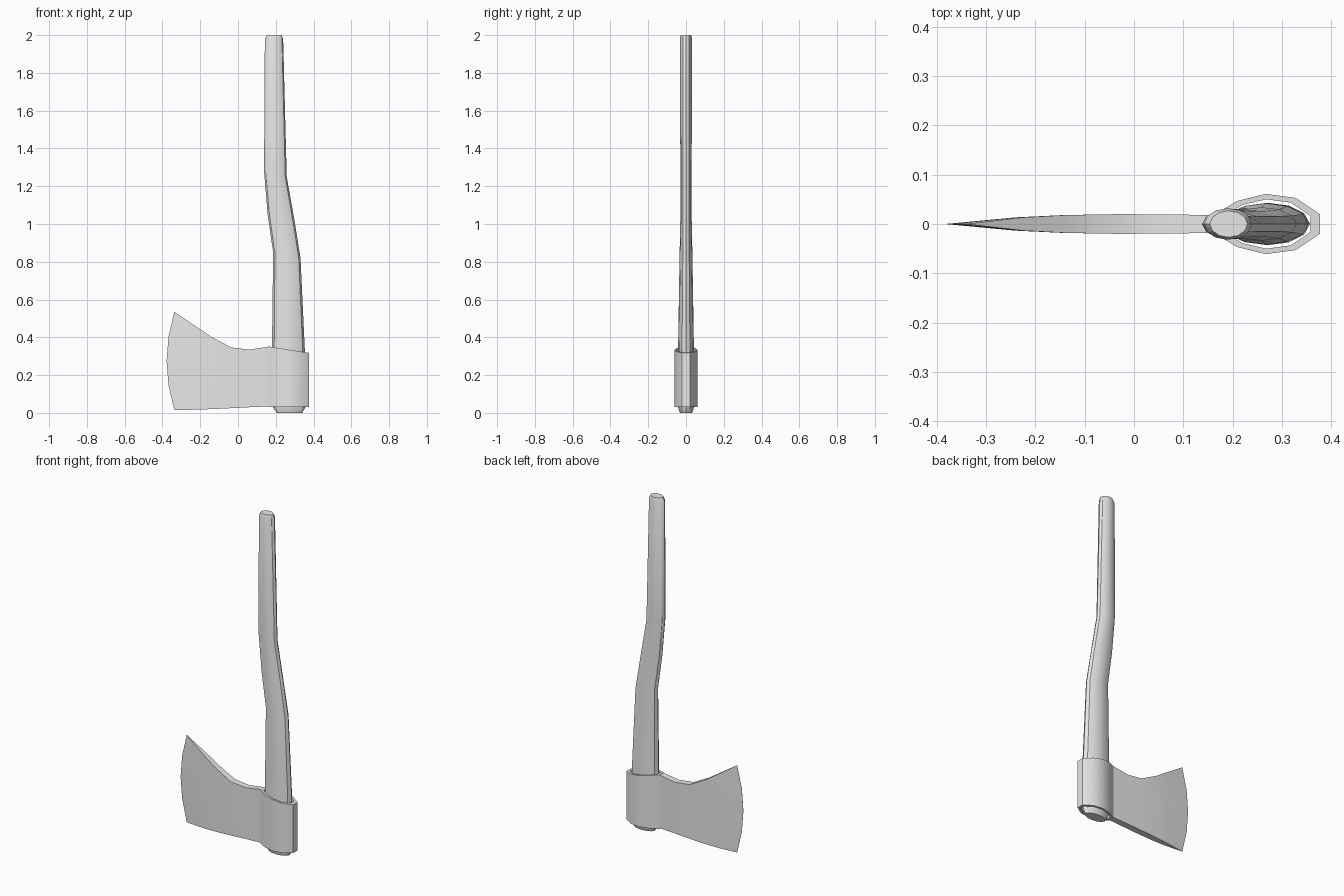
import bpy, math

if "Cube" in bpy.data.objects:
    bpy.data.objects.remove(bpy.data.objects["Cube"], do_unlink=True)

grey = bpy.data.materials.new("plain grey")
grey.use_nodes = True
grey.diffuse_color = (0.8, 0.8, 0.8, 1)
grey.node_tree.nodes["Principled BSDF"].inputs["Base Color"].default_value = (0.8, 0.8, 0.8, 1)


def loft(name, rings, cap=False, loop=False):
    """Skin a list of equally long closed rings; cap the ends or join last to first."""
    n = len(rings[0])
    verts = [p for ring in rings for p in ring]
    faces = []
    count = len(rings)
    for i in range(count if loop else count - 1):
        a, b = i * n, ((i + 1) % count) * n
        for j in range(n):
            k = (j + 1) % n
            faces.append((a + j, a + k, b + k, b + j))
    if cap:
        faces.append(tuple(reversed(range(n))))
        faces.append(tuple(range((count - 1) * n, count * n)))
    mesh = bpy.data.meshes.new(name)
    mesh.from_pydata(verts, [], faces)
    mesh.validate()
    mesh.materials.append(grey)
    obj = bpy.data.objects.new(name, mesh)
    bpy.context.collection.objects.link(obj)
    bpy.ops.object.select_all(action="DESELECT")
    obj.select_set(True)
    bpy.context.view_layer.objects.active = obj
    bpy.ops.object.mode_set(mode="EDIT")
    bpy.ops.mesh.select_all(action="SELECT")
    bpy.ops.mesh.normals_make_consistent(inside=False)
    bpy.ops.object.mode_set(mode="OBJECT")
    bpy.ops.object.shade_smooth_by_angle(angle=math.radians(32))
    return obj


# Handle: oval sections (left x, right x, half depth, left z, right z)
SIDES = 12
sections = [
    (0.205, 0.340, 0.032, 0.0, 0.0),
    (0.185, 0.357, 0.043, 0.03, 0.03),
    (0.180, 0.354, 0.042, 0.35, 0.33),
    (0.186, 0.331, 0.034, 0.85, 0.82),
    (0.157, 0.299, 0.030, 1.05, 1.02),
    (0.138, 0.258, 0.030, 1.28, 1.25),
    (0.142, 0.239, 0.032, 1.98, 1.98),
    (0.154, 0.230, 0.027, 2.0, 2.0),
]
rings = []
for x0, x1, depth, z0, z1 in sections:
    ring = []
    for i in range(SIDES):
        a = 2 * math.pi * i / SIDES
        t = (1 + math.cos(a)) / 2
        ring.append((x0 + (x1 - x0) * t, depth * math.sin(a), z0 + (z1 - z0) * t))
    rings.append(ring)
loft("handle", rings, cap=True)

# Socket: hollow faceted collar with a sloping top rim
half = [(0.16, 0.018), (0.21, 0.047), (0.268, 0.061), (0.328, 0.053), (0.377, 0.02)]
outer = half + [(x, -y) for x, y in reversed(half)]
inner = [(0.268 + (x - 0.268) * 0.83, y * 0.82) for x, y in outer]


def rim(x):
    return 0.352 - 0.16 * (x - 0.16)


loft("socket", [
    [(x, y, 0.03) for x, y in outer],
    [(x, y, rim(x)) for x, y in outer],
    [(x, y, rim(x)) for x, y in inner],
    [(x, y, 0.03) for x, y in inner],
], loop=True)

# Blade: columns (x, edge bow, top z, bottom z, half thickness)
columns = [
    (0.165, 0, 0.351, 0.034, 0.018),
    (0.06, 0, 0.335, 0.030, 0.0195),
    (-0.035, 0, 0.346, 0.025, 0.020),
    (-0.14, 0.005, 0.402, 0.020, 0.018),
    (-0.225, 0.015, 0.459, 0.017, 0.0135),
    (-0.337, 0.041, 0.535, 0.015, 0.0005),
]
ROWS = 4
rings = []
for x, bow, top, bottom, thick in columns:
    side = []
    for r in range(ROWS + 1):
        t = r / ROWS
        side.append((x - bow * (1 - (2 * t - 1) ** 2), bottom + (top - bottom) * t))
    ring = [(px, thick, pz) for px, pz in side]
    ring += [(px, -thick, pz) for px, pz in reversed(side)]
    rings.append(ring)
loft("blade", rings, cap=True)
